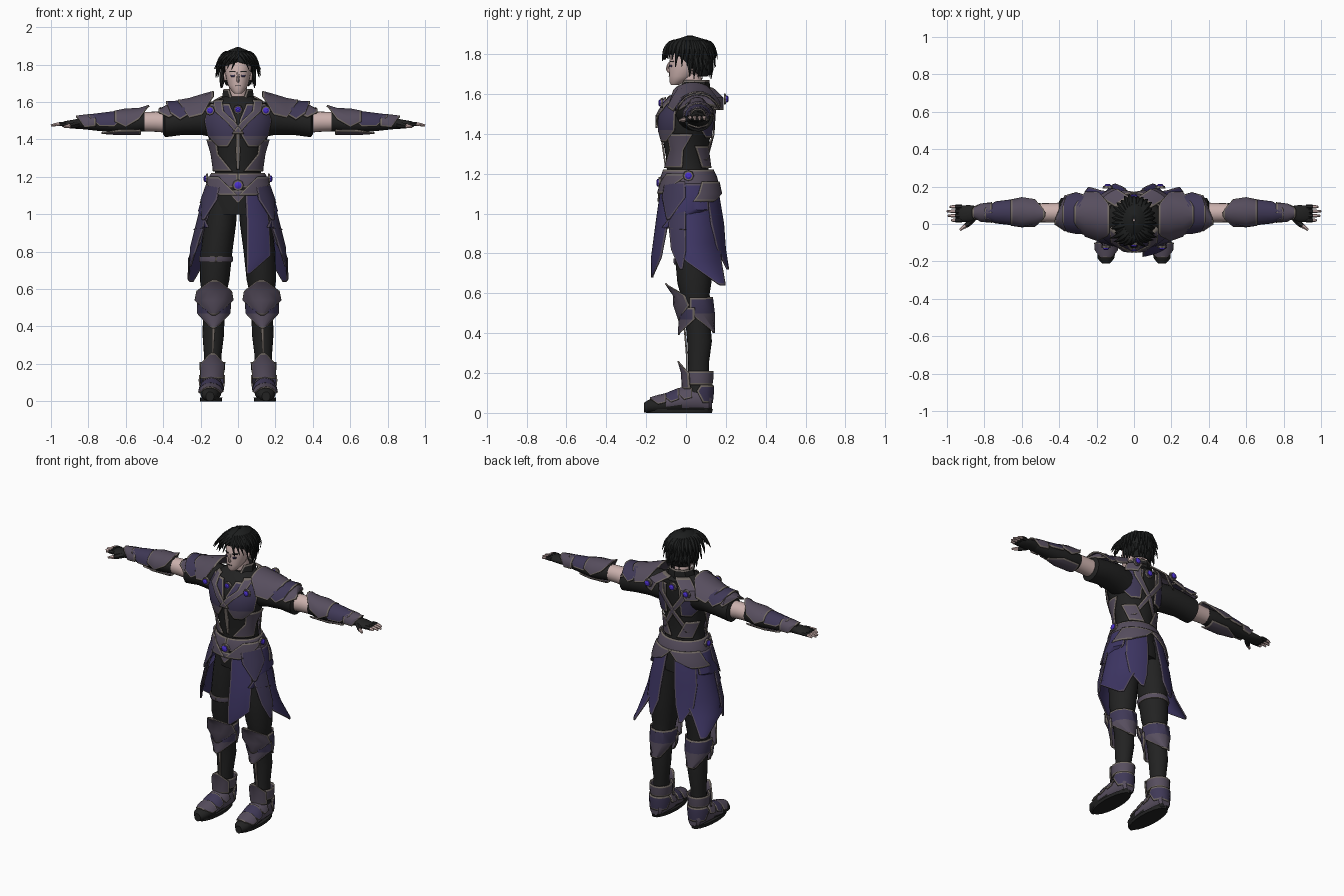
import bpy
import bmesh
import random
from math import cos, sin, radians, pi
from mathutils import Vector

random.seed(4)
if "Cube" in bpy.data.objects:
    bpy.data.objects.remove(bpy.data.objects["Cube"], do_unlink=True)


def material(name, red, green, blue):
    mat = bpy.data.materials.new(name)
    mat.use_nodes = True
    colour = (red, green, blue, 1)
    mat.diffuse_color = colour
    node = next(n for n in mat.node_tree.nodes if n.type == "BSDF_PRINCIPLED")
    node.inputs["Base Color"].default_value = colour
    node.inputs["Roughness"].default_value = 0.8
    return mat


CLOTH = material("black_cloth", .016, .016, .016)
HAIR = material("black_hair", .012, .013, .013)
SKIN = material("pale_skin", .6, .44, .42)
PLUM = material("plum_armour", .095, .076, .112)
VIOLET = material("dark_violet_armour", .05, .04, .094)
INDIGO = material("indigo_skirt", .047, .036, .125)
TRIM = material("dull_trim", .17, .145, .13)
GEM = material("violet_gem", .07, .03, .6)


def build(name, verts, faces, mats, index=None, thick=0, mirror=False):
    """Turn lists into an object, optionally thickened and mirrored across x."""
    mesh = bpy.data.meshes.new(name)
    mesh.from_pydata(verts, [], faces)
    for mat in mats:
        mesh.materials.append(mat)
    if index:
        for poly, i in zip(mesh.polygons, index):
            poly.material_index = i
    bm = bmesh.new()
    bm.from_mesh(mesh)
    bmesh.ops.recalc_face_normals(bm, faces=bm.faces)
    bm.to_mesh(mesh)
    bm.free()
    obj = bpy.data.objects.new(name, mesh)
    bpy.context.collection.objects.link(obj)
    if thick:
        mod = obj.modifiers.new("thickness", "SOLIDIFY")
        mod.thickness, mod.offset = thick, 0
    if mirror:
        obj.modifiers.new("mirror", "MIRROR").use_mirror_merge = False
    return obj


def place(axis, t, u, v):
    return {"x": (t, u, v), "y": (u, t, v), "z": (u, v, t)}[axis]


def tube(name, rings, mat, axis="z", mirror=False, n=20):
    """Closed loft of ellipses; each ring is (t, centre u, centre v, radius u, radius v)."""
    verts = [place(axis, t, u + a * cos(2 * pi * k / n), v + b * sin(2 * pi * k / n))
             for t, u, v, a, b in rings for k in range(n)]
    faces = [(r * n + k, r * n + (k + 1) % n, (r + 1) * n + (k + 1) % n, (r + 1) * n + k)
             for r in range(len(rings) - 1) for k in range(n)]
    faces += [tuple(range(n)), tuple(range(len(verts) - n, len(verts)))]
    return build(name, verts, faces, [mat], mirror=mirror)


def lerp(a, b, f):
    return tuple(p + (q - p) * f for p, q in zip(a, b))


def ring_at(rings, t):
    rings = sorted(rings)
    for a, b in zip(rings, rings[1:]):
        if t <= b[0]:
            return lerp(a, b, max(0, (t - a[0]) / (b[0] - a[0])))
    return rings[-1]


def wrap(name, rings, rows, mat, axis="z", trim=TRIM, second=None, mirror=True,
         thick=.008, edge=.01, n=8):
    """Plate hugging a loft; each row is (t, middle angle, half angle, stand-off)."""
    gap = [min(.4, edge / abs(a[0] - b[0])) for a, b in (rows[:2], rows[-2:])]
    rows = ([rows[0], lerp(rows[0], rows[1], gap[0])] + rows[1:-1]
            + [lerp(rows[-1], rows[-2], gap[1]), rows[-1]])
    verts = []
    for t, mid, half, off in rows:
        _, u, v, a, b = ring_at(rings, t)
        a, b = a + off, b + off
        f = min(.3, edge / (radians(2 * half) * max(a, b) + .0001))
        steps = [0] + [f + (1 - 2 * f) * k / (n - 2) for k in range(n - 1)] + [1]
        for s in steps:
            angle = radians(mid + half * (2 * s - 1))
            verts.append(place(axis, t, u + a * cos(angle), v + b * sin(angle)))
    faces, index, last = [], [], len(rows) - 2
    for r in range(last + 1):
        for c in range(n):
            p = r * (n + 1) + c
            faces.append((p, p + 1, p + n + 2, p + n + 1))
            border = r in (0, last) or c in (0, n - 1)
            index.append(1 if border and trim else 2 if second and r > last / 2 else 0)
    return build(name, verts, faces, [mat, trim or mat, second or mat], index, thick, mirror)


def strands(name, curves, mat, mirror=False, n=6, steps=6, flat=1):
    """Tapered bent rods; each is (start, control, end, start radius, end radius)."""
    verts, faces = [], []
    for p, q, e, r0, r1 in curves:
        p, q, e = Vector(p), Vector(q), Vector(e)
        base = len(verts)
        for i in range(steps + 1):
            t = i / steps
            centre = p * (1 - t) ** 2 + q * 2 * t * (1 - t) + e * t * t
            along = ((q - p) * (1 - t) + (e - q) * t).normalized()
            side = along.cross(Vector((.1, .2, 1))).normalized()
            up = side.cross(along)
            r = r0 + (r1 - r0) * t ** 1.5
            verts += [centre + side * r * cos(2 * pi * k / n) + up * r * flat * sin(2 * pi * k / n)
                      for k in range(n)]
        faces += [(base + i * n + k, base + i * n + (k + 1) % n,
                   base + (i + 1) * n + (k + 1) % n, base + (i + 1) * n + k)
                  for i in range(steps) for k in range(n)]
        faces += [tuple(range(base, base + n)), tuple(range(len(verts) - n, len(verts)))]
    return build(name, verts, faces, [mat], mirror=mirror)


def jewel(name, t, u, v, r, axis="y", out=-1, mirror=False):
    tube(name + "_setting", [(t, u, v, r * 1.6, r * 1.6), (t + out * .012, u, v, r * 1.4, r * 1.4)],
         TRIM, axis, mirror, 8)
    tube(name + "_gem", [(t, u, v, r, r), (t + out * .018, u, v, r, r),
                         (t + out * .024, u, v, r / 2, r / 2)], GEM, axis, mirror, 8)


# Torso, neck and collar
torso = [(1, 0, .03, .15, .11), (1.08, 0, .025, .155, .115), (1.2, 0, .01, .125, .105),
         (1.28, 0, .005, .12, .105), (1.4, 0, 0, .155, .122), (1.48, 0, 0, .18, .132),
         (1.55, 0, .015, .18, .12), (1.6, 0, .035, .13, .1), (1.63, 0, .04, .075, .07)]
tube("torso", torso, CLOTH, n=28)
tube("neck", [(1.6, 0, .04, .055, .055), (1.7, 0, .025, .046, .05)], SKIN)
collar = [(1.58, 0, .04, .09, .085), (1.67, 0, .045, .074, .068)]
wrap("collar", collar, [(1.59, 90, 155, 0), (1.63, 90, 155, 0), (1.67, 90, 140, 0)], CLOTH, mirror=False)

# Head and face
head = [(1.645, 0, -.055, .018, .02), (1.66, 0, -.045, .035, .038), (1.69, 0, -.02, .054, .064),
        (1.74, 0, 0, .066, .086), (1.8, 0, .015, .072, .093), (1.85, 0, .02, .05, .06),
        (1.87, 0, .02, .01, .01)]
tube("head", head, SKIN, n=24)
strands("nose", [((0, -.08, 1.758), (0, -.103, 1.725), (0, -.084, 1.712), .007, .009)], SKIN)
tube("ears", [(.06, .02, 1.735, .01, .02), (.076, .025, 1.74, .015, .026)], SKIN, "x", True, 10)
face = dict(trim=None, thick=.004)
wrap("eyes", head, [(1.745, 295, 10, .001), (1.735, 295, 9, .001)], VIOLET, **face)
wrap("brows", head, [(1.767, 297, 14, .001), (1.76, 295, 13, .001)], HAIR, **face)
wrap("mouth", head, [(1.689, 270, 14, .001), (1.686, 270, 12, .001)], CLOTH, mirror=False, **face)

# Hair cap with layered locks
hair = [(1.69, 0, .04, .065, .065), (1.75, 0, .03, .08, .1), (1.8, 0, .025, .088, .115),
        (1.84, 0, .022, .08, .105), (1.87, 0, .022, .055, .075), (1.89, 0, .02, .006, .01)]
wrap("hair_cap", hair, [(1.69, 90, 70, 0), (1.74, 90, 95, 0), (1.79, 90, 120, 0), (1.815, 90, 180, 0),
     (1.84, 90, 180, 0), (1.87, 90, 180, 0), (1.89, 90, 180, 0)], HAIR, trim=None, mirror=False, n=24)
locks = []
for i in range(30):
    a = radians(i * 12 + 6)
    c, s = cos(a), sin(a)
    front = s < -.6
    sweep = (.035 if c > 0 else -.035) if front else 0
    reach = random.uniform(.9, 1.05)
    drop = random.uniform(1.765, 1.785) if front else random.uniform(1.725, 1.785)
    locks.append(((.045 * c, .02 + .06 * s, 1.86), (.1 * c, .02 + .13 * s, 1.87),
                  (.122 * c * reach + sweep, .02 + .138 * s * reach, drop), .024, .002))
    if s > -.25:
        locks.append(((.07 * c, .03 + .08 * s, 1.79), (.09 * c, .03 + .11 * s, 1.75),
                      (.095 * c * reach, .03 + .105 * s * reach, drop - .055), .022, .002))
strands("hair_locks", locks, HAIR, flat=.6)

# Chest, flank and back plates with crossed straps
wrap("chest_plates", torso, [(1.59, 312, 26, .014), (1.5, 304, 32, .014), (1.42, 306, 30, .014),
     (1.36, 300, 10, .014)], VIOLET, second=PLUM)
wrap("flank_plates", torso, [(1.4, 345, 30, .01), (1.32, 335, 18, .012), (1.23, 315, 32, .012)], PLUM)
wrap("back_plates", torso, [(1.58, 55, 20, .012), (1.48, 45, 30, .012), (1.38, 60, 12, .012)], VIOLET)
wrap("lower_back_plates", torso, [(1.34, 40, 20, .01), (1.23, 60, 22, .012)], PLUM)
wrap("chest_straps", torso, [(1.61, 320, 14, .02), (1.55, 300, 8, .022), (1.49, 280, 7, .022),
     (1.43, 266, 6, .022)], PLUM)
wrap("back_straps", torso, [(1.61, 50, 12, .02), (1.52, 65, 7, .02), (1.4, 92, 6, .018),
     (1.27, 130, 7, .014)], PLUM)
wrap("shoulder_tabs", torso, [(1.63, 55, 26, .02), (1.58, 52, 14, .065), (1.52, 52, 10, .075)], PLUM)
wrap("front_seam", torso, [(1.44, 270, 3, .006), (1.34, 270, 5, .006), (1.24, 270, 3, .006)],
     TRIM, mirror=False)
jewel("chest", -.115, .15, 1.555, .017, mirror=True)
jewel("throat", -.1, 0, 1.56, .016)
jewel("shoulder_blade", .19, .14, 1.575, .018, out=1, mirror=True)
jewel("nape", .135, 0, 1.565, .018, out=1)

# Arms, sleeves, forearm guards and hands
sleeve = [(.1, .03, 1.5, .09, .095), (.2, .045, 1.51, .09, .085), (.3, .06, 1.5, .08, .076),
          (.39, .062, 1.488, .076, .076), (.4, .062, 1.488, .06, .06)]
tube("sleeves", sleeve, CLOTH, "x", True)
tube("elbows", [(.36, .06, 1.49, .056, .056), (.44, .06, 1.495, .052, .054), (.54, .06, 1.495, .05, .05)],
     SKIN, "x", True)
forearm = [(.5, .06, 1.495, .052, .052), (.6, .062, 1.49, .062, .056), (.72, .062, 1.487, .048, .044),
           (.86, .06, 1.485, .03, .027)]
tube("forearms", forearm, CLOTH, "x", True)
wrap("elbow_guards", forearm, [(.475, 95, 8, .034), (.53, 95, 75, .018), (.6, 95, 105, .016),
     (.66, 95, 80, .012)], PLUM, "x")
wrap("forearm_guards", forearm, [(.6, 100, 40, .012), (.66, 100, 100, .01), (.74, 100, 100, .01),
     (.8, 100, 30, .01)], VIOLET, "x")
wrap("under_guards", forearm, [(.52, 270, 50, .012), (.64, 270, 50, .01), (.73, 270, 10, .01)], PLUM, "x")
wrap("wrist_guards", forearm, [(.76, 90, 110, .009), (.82, 90, 120, .012), (.865, 90, 25, .012)], PLUM, "x")
tube("gloves", [(.83, .06, 1.485, .034, .03), (.88, .055, 1.482, .046, .024), (.93, .055, 1.48, .044, .017),
                (.94, .055, 1.48, .035, .01)], CLOTH, "x", True)
fingers, tips = [], []
for k, length in enumerate((.975, .995, 1, .985)):
    y = .02 + .024 * k
    middle = (.955, y, 1.482)
    fingers.append(((.92, y, 1.482), (.94, y, 1.484), middle, .0125, .0115))
    tips.append((middle, (.97, y, 1.482), (length, y, 1.474), .0105, .006))
fingers.append(((.86, .03, 1.48), (.88, .005, 1.475), (.9, -.01, 1.472), .018, .013))
tips.append(((.9, -.01, 1.472), (.915, -.018, 1.47), (.93, -.032, 1.468), .012, .006))
strands("glove_fingers", fingers, CLOTH, True)
strands("fingertips", tips, SKIN, True)

# Layered shoulder guards
for name, rows, mat in (
        ("inner", [(.13, 95, 28, .062), (.19, 95, 75, .045), (.26, 95, 80, .035), (.32, 95, 20, .035)], PLUM),
        ("middle", [(.23, 95, 60, .026), (.31, 95, 82, .03), (.36, 95, 60, .034), (.385, 95, 15, .036)], VIOLET),
        ("outer", [(.31, 95, 55, .02), (.37, 95, 70, .024), (.425, 130, 8, .024)], PLUM)):
    wrap(name + "_shoulder_guards", sleeve, rows, mat, "x")

# Belt and skirt panels
skirt = [(1.22, 0, .012, .132, .115), (1.1, 0, .02, .175, .145), (.95, 0, .02, .21, .165),
         (.8, 0, .02, .25, .178), (.64, 0, .02, .31, .28)]
wrap("belt", skirt, [(1.22, 90, 180, .008), (1.18, 90, 180, .014), (1.14, 90, 180, .01)], PLUM,
     mirror=False, n=28)
wrap("hip_belts", skirt, [(1.2, 335, 25, .02), (1.16, 315, 24, .02), (1.1, 285, 15, .016)], PLUM)
wrap("rear_belts", skirt, [(1.16, 60, 35, .018), (1.1, 45, 30, .018), (1.06, 25, 20, .018)], PLUM)
jewel("buckle", -.125, 0, 1.155, .02)
jewel("hip", .16, .012, 1.19, .018, "x", 1, True)
wrap("buckle_point", skirt, [(1.13, 270, 14, .01), (1.1, 270, 12, .01), (1.06, 270, 1, .01)], PLUM, mirror=False)
wrap("side_panels", skirt, [(1.16, 12, 50, 0), (1, 12, 50, 0), (.85, 14, 46, 0), (.76, 22, 28, 0),
     (.64, 36, 3, 0)], INDIGO, trim=PLUM)
wrap("rear_panels", skirt, [(1.16, 58, 24, .006), (.95, 58, 20, .006), (.82, 62, 14, .006),
     (.72, 66, 2, -.02)], INDIGO, trim=PLUM)
wrap("front_panel", skirt, [(1.14, 303, 20, .008), (.95, 301, 19, .008), (.78, 296, 16, .004),
     (.68, 283, 2, -.06)], INDIGO, trim=PLUM, mirror=False)
wrap("front_tassets", skirt, [(1.16, 328, 24, .015), (1.08, 328, 24, .018), (.97, 324, 2, .024)],
     VIOLET, trim=PLUM)
wrap("side_tassets", skirt, [(1.15, 8, 28, .012), (1.02, 5, 28, .016), (.92, 352, 3, .02)], INDIGO, trim=PLUM)
wrap("long_tassets", skirt, [(1.1, 338, 14, .01), (.95, 338, 15, .012), (.82, 342, 12, .01),
     (.72, 348, 2, -.02)], VIOLET, trim=PLUM)

# Legs and knee armour
leg = [(1.12, .075, .04, .075, .1), (.95, .095, .035, .085, .102), (.8, .115, .038, .085, .095),
       (.65, .125, .042, .079, .085), (.6, .127, .045, .07, .074), (.45, .13, .06, .057, .062),
       (.36, .132, .068, .058, .062), (.25, .135, .063, .047, .052), (.1, .14, .06, .045, .055)]
tube("legs", leg, CLOTH, mirror=True)
other_leg = [(t, -u, v, a, b) for t, u, v, a, b in leg]
wrap("thigh_strap", other_leg, [(.775, 90, 180, .004), (.76, 90, 180, .006), (.745, 90, 180, .004)], PLUM,
     mirror=False, n=16, edge=.004)
wrap("calf_bands", leg, [(.58, 90, 110, .012), (.5, 90, 115, .02), (.4, 90, 20, .016)], VIOLET, second=PLUM)
wrap("knee_guards", leg, [(.65, 270, 4, .06), (.59, 270, 62, .035), (.54, 270, 72, .042),
     (.46, 270, 6, .03)], PLUM)
wrap("shin_plates", leg, [(.53, 270, 85, .024), (.47, 270, 82, .028), (.39, 270, 4, .04)], VIOLET, second=PLUM)
wrap("shin_ridges", leg, [(.42, 270, 8, .008), (.3, 270, 5, .006), (.2, 270, 6, .006)], TRIM)

# Boots with ankle cuffs and instep plates
boot = [(-.21, .15, .026, .022, .025), (-.185, .15, .034, .044, .033), (-.1, .146, .044, .056, .044),
        (-.02, .142, .06, .055, .06), (.06, .14, .066, .052, .066), (.115, .14, .06, .046, .06),
        (.13, .14, .055, .03, .045)]
shoes = tube("boots", boot, PLUM, "y", True)
shoes.data.materials.append(CLOTH)
for poly in shoes.data.polygons:
    poly.material_index = int(poly.center.z < .03 or poly.center.y < -.12)
tube("soles", [(0, .144, -.035, .058, .165), (.02, .144, -.035, .06, .17)], CLOTH, mirror=True)
for k, y in enumerate((-.14, -.075, -.01)):
    wrap(f"instep_plate_{k}", boot, [(y - .04, 90, 30, .006), (y, 90, 85, .008), (y + .04, 90, 80, .008)],
         VIOLET if k % 2 else PLUM, "y", edge=.006)
wrap("ankle_cuffs", leg, [(.21, 90, 160, .02), (.17, 90, 170, .018), (.14, 90, 150, .014)], PLUM, n=14)
wrap("ankle_points", leg, [(.26, 270, 5, .05), (.2, 270, 55, .03), (.12, 270, 60, .024)], PLUM)
wrap("heel_guards", leg, [(.14, 90, 80, .02), (.11, 90, 95, .022), (.05, 90, 70, .016)], VIOLET)

# Smooth shading with crisp armour edges
bpy.ops.object.select_all(action="DESELECT")
for obj in bpy.context.scene.objects:
    if obj.type == "MESH":
        obj.select_set(True)
        bpy.context.view_layer.objects.active = obj
bpy.ops.object.shade_smooth_by_angle(angle=radians(35))
